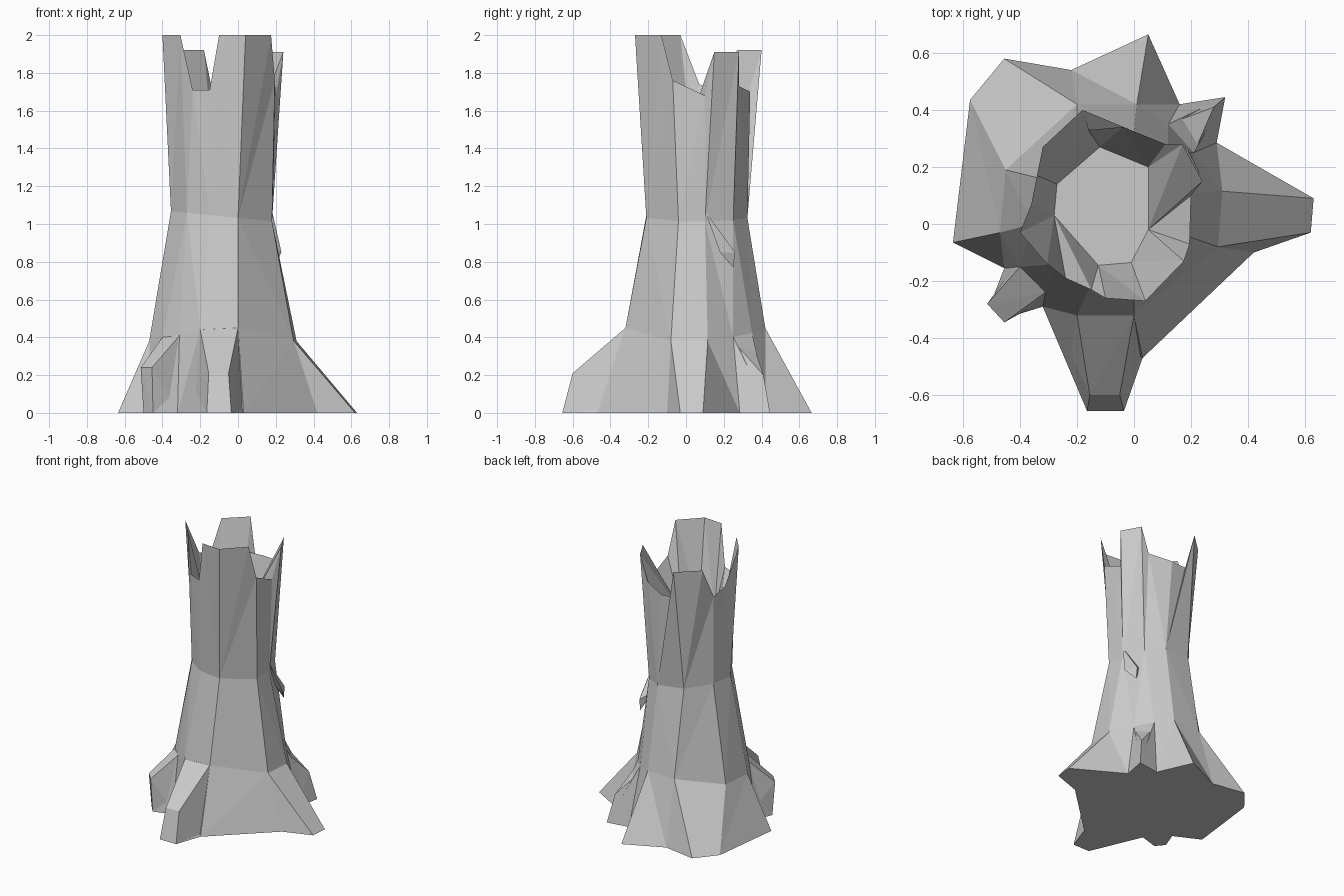
import bpy, bmesh, math
from mathutils import Vector

CENTRE = (-0.08, 0.05)


def angle(p):
    return math.atan2(p[1] - CENTRE[1], p[0] - CENTRE[0])


def ring(bm, points, height=None):
    """Ring of vertices sorted by angle; height is a function of x, y for 2D points."""
    pts = [p if len(p) == 3 else (*p, height(*p)) for p in points]
    return [bm.verts.new(p) for p in sorted(pts, key=angle)]


def bridge(bm, a, b):
    """Join two rings of differing counts with triangles, by angle."""
    i = j = 0
    na, nb = len(a), len(b)

    def ang(r, k):
        return angle(r[k % len(r)].co) + math.tau * (k // len(r))

    while i < na or j < nb:
        if j >= nb or (i < na and ang(a, i + 1) <= ang(b, j + 1)):
            bm.faces.new((a[i % na], a[(i + 1) % na], b[j % nb]))
            i += 1
        else:
            bm.faces.new((a[i % na], b[(j + 1) % nb], b[j % nb]))
            j += 1


def finish(bm, name):
    mesh = bpy.data.meshes.new(name)
    bm.to_mesh(mesh)
    bm.free()
    bpy.context.collection.objects.link(bpy.data.objects.new(name, mesh))


def hull(name, points):
    bm = bmesh.new()
    vs = [bm.verts.new(Vector(p)) for p in points]
    bmesh.ops.convex_hull(bm, input=vs)
    finish(bm, name)


# Trunk: spread roots, tapering stem, splintered rim and hollow top
bm = bmesh.new()
base = ring(bm, [
    (0.63, 0.09), (0.29, 0.285), (0.32, 0.445), (0.16, 0.42), (0.05, 0.665),
    (-0.22, 0.54), (-0.455, 0.58), (-0.575, 0.435), (-0.635, -0.065),
    (-0.455, -0.155), (-0.5, -0.27), (-0.45, -0.33), (-0.32, -0.29),
    (-0.165, -0.655), (-0.035, -0.655), (0.03, -0.47), (0.42, -0.10),
    (0.62, -0.03)], lambda x, y: 0.0)
knee = ring(bm, [
    (0.31, 0.115), (0.21, 0.25), (0.12, 0.35), (0.01, 0.42), (-0.2, 0.42),
    (-0.45, 0.19), (-0.47, -0.03), (-0.4, -0.15), (-0.31, -0.24),
    (-0.2, -0.32), (0.0, -0.32), (0.295, -0.08)],
    lambda x, y: 0.47 - 0.09 * min(1, abs(x + 0.08) / 0.38))
waist = ring(bm, [
    (0.18, 0.1), (0.12, 0.25), (0.0, 0.325), (-0.2, 0.31), (-0.33, 0.16),
    (-0.355, 0.0), (-0.27, -0.14), (-0.15, -0.21), (0.0, -0.21),
    (0.18, -0.04)], lambda x, y: 1.04 - 0.1 * (x + 0.08))
rim = ring(bm, [
    (0.2, 0.1, 1.68), (0.24, 0.15, 1.91), (0.17, 0.28, 1.91),
    (0.11, 0.28, 1.73), (-0.04, 0.34, 1.70), (-0.16, 0.33, 1.70),
    (-0.18, 0.40, 1.92), (-0.32, 0.27, 1.92), (-0.34, 0.17, 1.70),
    (-0.36, 0.07, 1.74), (-0.40, -0.03, 2.0), (-0.305, -0.14, 2.0),
    (-0.24, -0.19, 1.71), (-0.15, -0.23, 1.71), (-0.10, -0.26, 2.0),
    (0.04, -0.27, 2.0), (0.175, -0.13, 2.0), (0.195, -0.07, 1.76)])
floor = ring(bm, [
    (0.05, 0.2), (-0.12, 0.27), (-0.27, 0.14), (-0.28, 0.03),
    (-0.125, -0.145), (-0.01, -0.135), (0.05, -0.02)], lambda x, y: 1.42)
for lower, upper in ((base, knee), (knee, waist), (waist, rim), (rim, floor)):
    bridge(bm, lower, upper)
bm.faces.new(base[::-1])
bm.faces.new(floor)
bmesh.ops.recalc_face_normals(bm, faces=bm.faces)
finish(bm, "tree_trunk")

# Bulging roots with a raised knuckle
hull("front_root", [
    (-0.2, -0.32, 0.44), (0.0, -0.32, 0.45), (-0.155, -0.6, 0.21),
    (-0.05, -0.6, 0.21), (-0.165, -0.655, 0), (-0.035, -0.655, 0),
    (-0.3, -0.29, 0), (0.03, -0.45, 0)])
hull("front_left_root", [
    (-0.4, -0.15, 0.4), (-0.31, -0.24, 0.41), (-0.515, -0.28, 0.24),
    (-0.455, -0.345, 0.24), (-0.5, -0.27, 0), (-0.45, -0.33, 0),
    (-0.4, -0.12, 0), (-0.32, -0.27, 0)])
hull("back_right_root", [
    (0.12, 0.35, 0.38), (0.21, 0.25, 0.38), (0.28, 0.41, 0.2),
    (0.32, 0.445, 0), (0.16, 0.42, 0), (0.29, 0.285, 0)])

# Broken branch stub on the right side
hull("branch_stub", [
    (0.18, 0.1, 1.07), (0.23, 0.18, 0.85), (0.19, 0.26, 0.85),
    (0.19, 0.25, 0.77), (0.12, 0.2, 0.9)])
